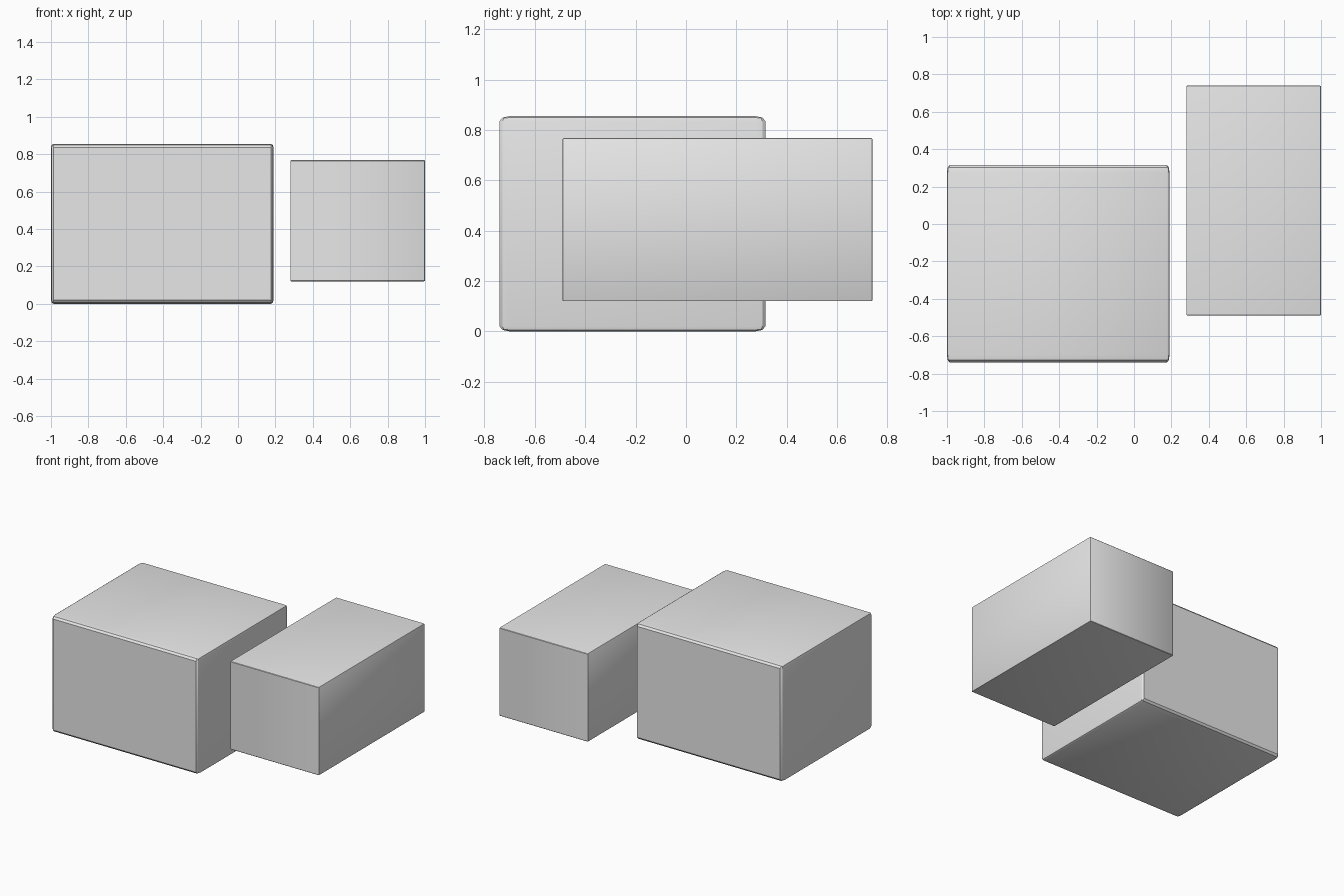
import bpy
import bmesh
from mathutils import Vector
from math import radians

default = bpy.data.objects.get("Cube")
if default:
    bpy.data.objects.remove(default, do_unlink=True)

grey = bpy.data.materials.new("light_grey")
grey.use_nodes = True
colour = (0.8, 0.8, 0.8, 1)
grey.diffuse_color = colour
grey.node_tree.nodes["Principled BSDF"].inputs["Base Color"].default_value = colour


def soft_box(name, low, high, rounding):
    """Box between two corners, its edges rounded by a different amount per axis."""
    low, high, rounding = Vector(low), Vector(high), Vector(rounding)
    size = high - low
    bm = bmesh.new()
    bmesh.ops.create_cube(bm, size=1)
    # Bevel in a stretched space, then scale back to get uneven rounding
    bmesh.ops.scale(bm, vec=[s / r for s, r in zip(size, rounding)], verts=bm.verts)
    bmesh.ops.bevel(bm, geom=bm.edges[:], offset=1, segments=2, profile=0.5,
                    affect='EDGES')
    bmesh.ops.scale(bm, vec=rounding, verts=bm.verts)
    bmesh.ops.recalc_face_normals(bm, faces=bm.faces)
    mesh = bpy.data.meshes.new(name)
    bm.to_mesh(mesh)
    bm.free()
    mesh.materials.append(grey)
    box = bpy.data.objects.new(name, mesh)
    box.location = (low + high) / 2
    bpy.context.collection.objects.link(box)
    bpy.ops.object.select_all(action='DESELECT')
    box.select_set(True)
    bpy.context.view_layer.objects.active = box
    bpy.ops.object.shade_smooth_by_angle(angle=radians(30))
    return box


# Wide box resting on the ground
soft_box("large_box", (-1, -0.74, 0), (0.19, 0.315, 0.855), (0.014, 0.04, 0.02))
# Long narrow box raised beside it
soft_box("small_box", (0.28, -0.49, 0.12), (1, 0.74, 0.768), (0.006, 0.008, 0.004))
